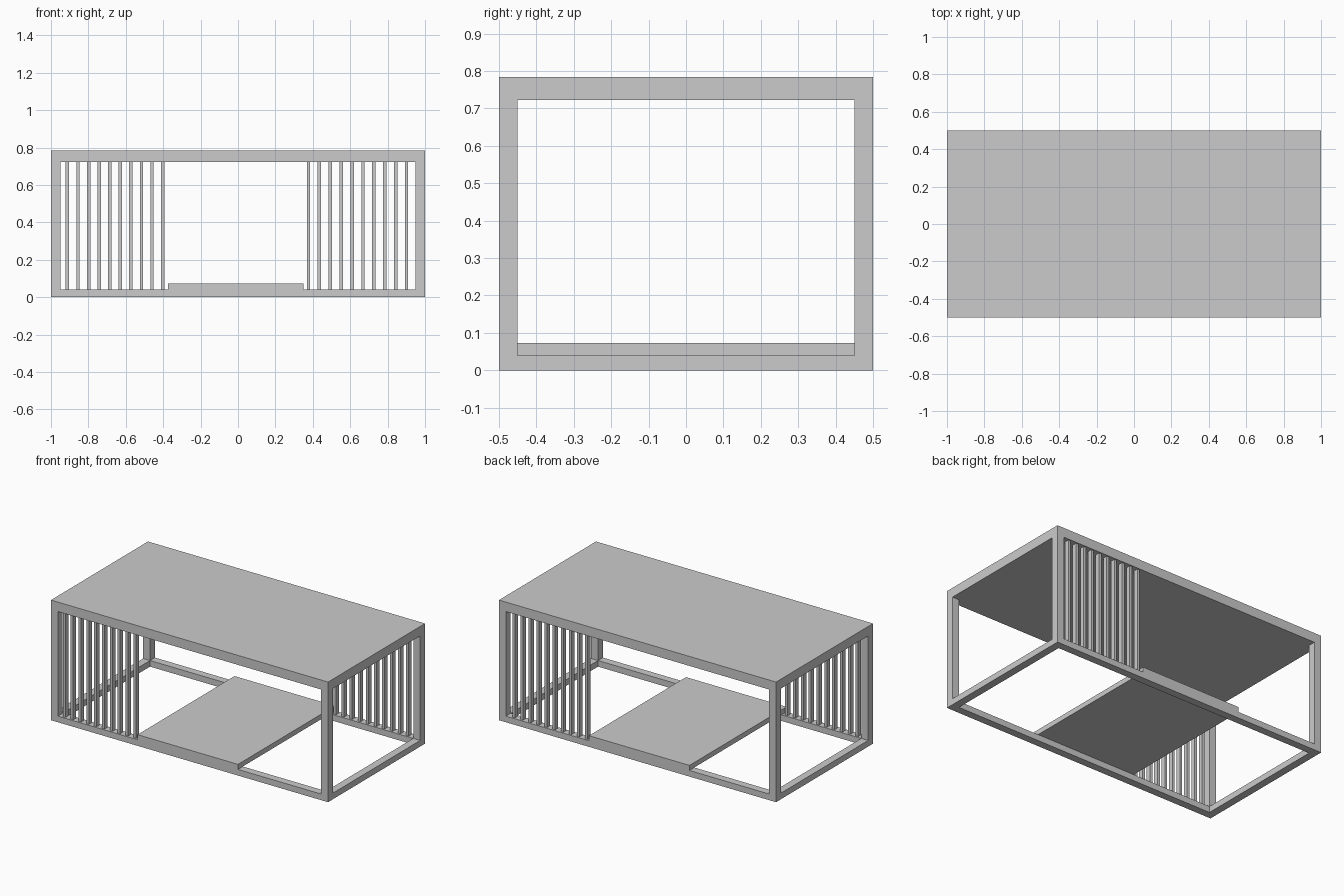
import bpy

if "Cube" in bpy.data.objects:
    bpy.data.objects.remove(bpy.data.objects["Cube"])


def box(name, x, y, z):
    """Box from (min, max) ranges on each axis."""
    bpy.ops.mesh.primitive_cube_add(
        size=1, location=[(a + b) / 2 for a, b in (x, y, z)])
    ob = bpy.context.object
    ob.name = name
    ob.scale = [b - a for a, b in (x, y, z)]
    bpy.ops.object.transform_apply(location=False, rotation=False, scale=True)
    return ob


W, D, T = 1.0, 0.5, 0.05          # half width, half depth, frame thickness
RAIL, UNDER, TOP = 0.04, 0.722, 0.784

# Solid top slab
box("table_top", (-W, W), (-D, D), (UNDER, TOP))

# Corner legs and floor rails
for sx, side in ((-1, "left"), (1, "right")):
    xs = sorted((sx * W, sx * (W - T)))
    for sy, face in ((-1, "front"), (1, "back")):
        ys = sorted((sy * D, sy * (D - T)))
        box(f"{face}_{side}_leg", xs, ys, (0, UNDER))
    box(f"{side}_floor_rail", xs, (-D + T, D - T), (0, RAIL))
for sy, face in ((-1, "front"), (1, "back")):
    ys = sorted((sy * D, sy * (D - T)))
    box(f"{face}_floor_rail", (-W + T, W - T), ys, (0, RAIL))

# Low shelf resting on the rails
box("shelf", (-0.375, 0.35), (-D, D), (RAIL, 0.073))

# Vertical slats: front left and back right
SW, SD = 0.009, 0.015             # slat half width, half depth
for face, first, last, y in (("front", -0.912, -0.403, -0.475),
                             ("back", 0.377, 0.901, 0.475)):
    for i in range(10):
        x = first + (last - first) * i / 9
        box(f"{face}_slat_{i + 1}", (x - SW, x + SW), (y - SD, y + SD),
            (RAIL, UNDER))
